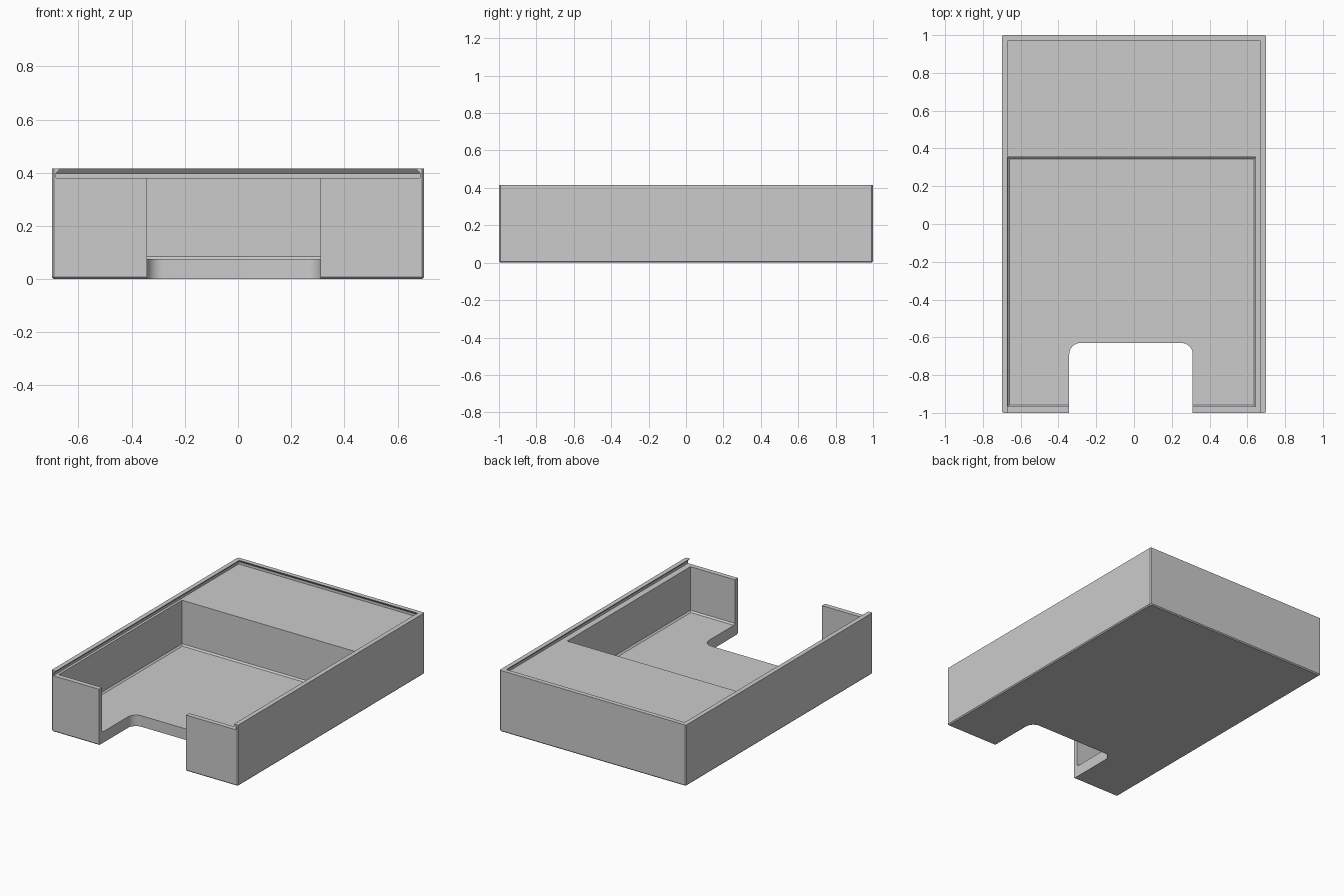
import bpy, bmesh, math

cube = bpy.data.objects.get("Cube")
if cube:
    bpy.data.objects.remove(cube, do_unlink=True)

HALF_X, HALF_Y, TOP = 0.70, 1.0, 0.415
DECK, FLOOR = 0.38, 0.075

grey = bpy.data.materials.new("plain grey")
grey.use_nodes = True
COLOUR = (0.6, 0.6, 0.6, 1)
grey.diffuse_color = COLOUR
grey.node_tree.nodes["Principled BSDF"].inputs["Base Color"].default_value = COLOUR


def loft(name, rings):
    """Closed solid through a stack of matching (outline, z) rings."""
    bm = bmesh.new()
    loops = [[bm.verts.new((x, y, z)) for x, y in outline] for outline, z in rings]
    bm.faces.new(loops[0][::-1])
    bm.faces.new(loops[-1])
    n = len(loops[0])
    for low, high in zip(loops, loops[1:]):
        for i in range(n):
            j = (i + 1) % n
            bm.faces.new((low[i], low[j], high[j], high[i]))
    mesh = bpy.data.meshes.new(name)
    bm.to_mesh(mesh)
    bm.free()
    obj = bpy.data.objects.new(name, mesh)
    bpy.context.collection.objects.link(obj)
    mesh.materials.append(grey)
    return obj


def rect(x0, x1, y0, y1, inset=0):
    x0, x1, y0, y1 = x0 + inset, x1 - inset, y0 + inset, y1 - inset
    return [(x0, y0), (x1, y0), (x1, y1), (x0, y1)]


def chamfered(x, y, c):
    """Rectangle about the origin with small cut corners."""
    return [(-x + c, -y), (x - c, -y), (x, -y + c), (x, y - c),
            (x - c, y), (-x + c, y), (-x, y - c), (-x, -y + c)]


# Outer block with fine chamfers on the upright and bottom edges
EDGE = 0.007
body = loft("open_tray", [
    (chamfered(HALF_X - EDGE, HALF_Y - EDGE, EDGE), 0),
    (chamfered(HALF_X, HALF_Y, EDGE), EDGE),
    (chamfered(HALF_X, HALF_Y, EDGE), TOP)])

# Dovetail slot for a sliding lid, open at the front
slot = loft("lid_slot_cutter", [
    (rect(-0.685, 0.685, -1.2, 0.985), DECK),
    (rect(-0.685, 0.685, -1.2, 0.985), 0.397),
    (rect(-0.668, 0.668, -1.2, 0.968), TOP + 0.001),
    (rect(-0.668, 0.668, -1.2, 0.968), 0.5)])

# Main compartment with a chamfer around the floor
bay = (-0.668, 0.644, -0.967, 0.354)
cavity = loft("compartment_cutter", [
    (rect(*bay, inset=0.01), FLOOR),
    (rect(*bay), FLOOR + 0.01),
    (rect(*bay), DECK + 0.01)])

# Finger notch through the front wall and floor, with rounded inner corners
LEFT, RIGHT, BACK, R = -0.343, 0.311, -0.63, 0.06
outline = [(LEFT, -1.2), (RIGHT, -1.2)]
for cx, start in ((RIGHT - R, 0), (LEFT + R, 90)):
    for k in range(9):
        a = math.radians(start + k * 90 / 8)
        outline.append((cx + R * math.cos(a), BACK - R + R * math.sin(a)))
notch = loft("notch_cutter", [(outline, -0.1), (outline, 0.6)])

# Carve the block
bpy.context.view_layer.objects.active = body
for cutter in (slot, cavity, notch):
    cutter.hide_render = True
    mod = body.modifiers.new(cutter.name, "BOOLEAN")
    mod.operation = "DIFFERENCE"
    mod.solver = "EXACT"
    mod.object = cutter
    bpy.ops.object.modifier_apply(modifier=mod.name)
    bpy.data.objects.remove(cutter, do_unlink=True)

bpy.ops.object.select_all(action="DESELECT")
body.select_set(True)
bpy.ops.object.shade_smooth_by_angle(angle=math.radians(25))
